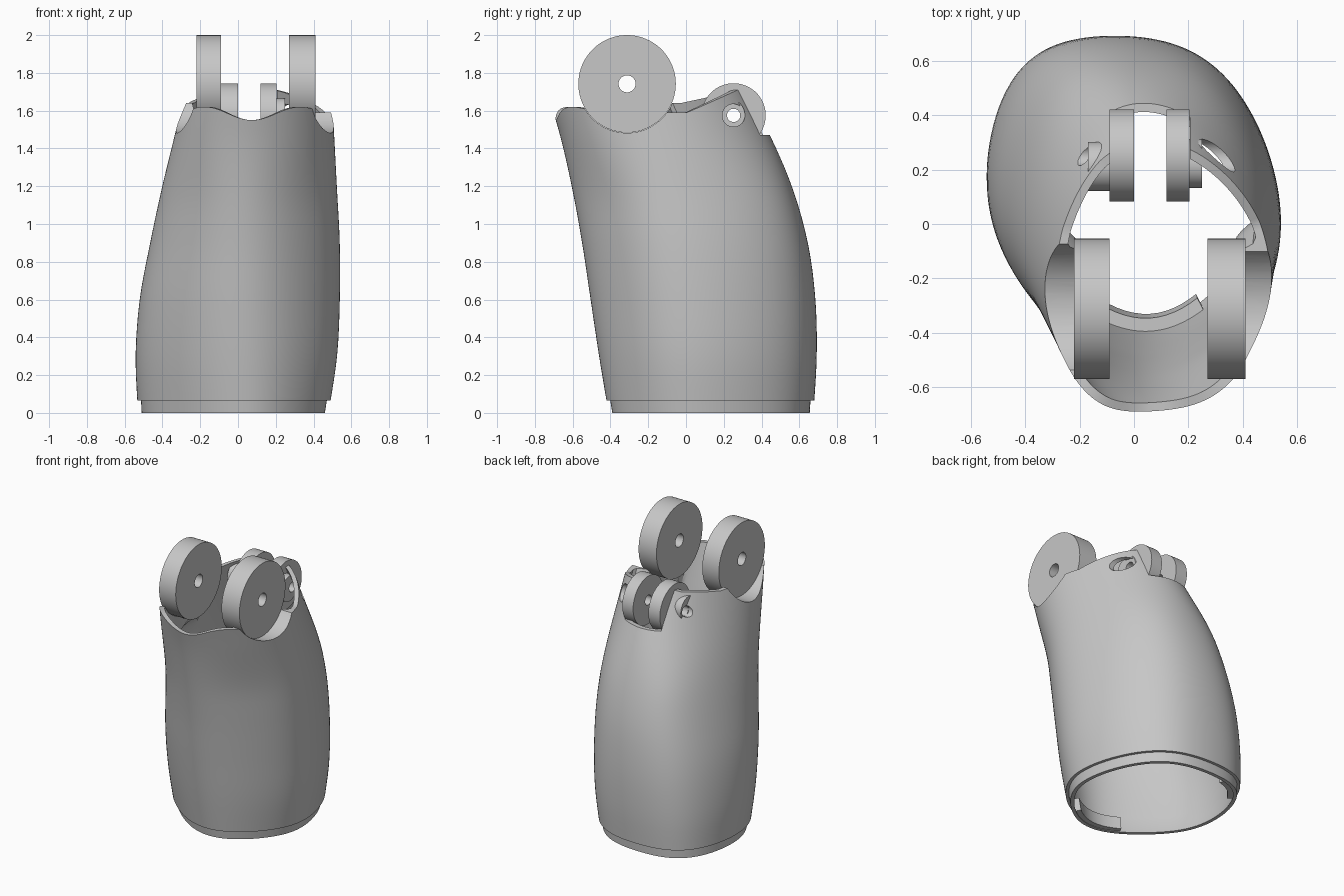
import bpy, bmesh, math
from mathutils import Matrix

if "Cube" in bpy.data.objects:
    bpy.data.objects.remove(bpy.data.objects["Cube"])

grey = bpy.data.materials.new("light_grey")
grey.use_nodes = True
GREY = (0.57, 0.57, 0.57, 1)
grey.diffuse_color = GREY
grey.node_tree.nodes["Principled BSDF"].inputs["Base Color"].default_value = GREY


def finish(name, bm):
    bmesh.ops.recalc_face_normals(bm, faces=bm.faces)
    mesh = bpy.data.meshes.new(name)
    bm.to_mesh(mesh)
    bm.free()
    mesh.materials.append(grey)
    ob = bpy.data.objects.new(name, mesh)
    bpy.context.collection.objects.link(ob)
    return ob


def smooth(ob):
    bpy.ops.object.select_all(action="DESELECT")
    ob.select_set(True)
    bpy.context.view_layer.objects.active = ob
    bpy.ops.object.shade_smooth_by_angle(angle=math.radians(35))


def skin(bm, rows, closed=True):
    """Bridge rows of points; the last row joins the first."""
    rings = [[bm.verts.new(p) for p in row] for row in rows]
    for a, b in zip(rings, rings[1:] + rings[:1]):
        n = len(a)
        for i in range(n if closed else n - 1):
            j = (i + 1) % n
            bm.faces.new((a[i], a[j], b[j], b[i]))
    if not closed:
        bm.faces.new([r[0] for r in rings])
        bm.faces.new([r[-1] for r in rings])


def ramp(v, a, b):
    """Smooth 0 to 1 step between a and b."""
    f = min(max((v - a) / (b - a), 0), 1)
    return f * f * (3 - 2 * f)


# Body extents at equal height steps
STEP = 0.3
XMIN = (-.525, -.54, -.52, -.465, -.40, -.325, -.25)
XMAX = (.475, .52, .535, .535, .52, .505, .49)
YMIN = (-.41, -.46, -.505, -.55, -.605, -.675, -.77)
YMAX = (.675, .692, .685, .645, .56, .43, .27)


def curve(keys, z):
    """Catmull-Rom value at height z."""
    u = z / STEP
    i = min(int(u), len(keys) - 2)
    f = u - i
    b, c = keys[i], keys[i + 1]
    a = keys[i - 1] if i else 2 * b - c
    d = keys[i + 2] if i + 2 < len(keys) else 2 * c - b
    return b + f / 2 * (c - a + f * (2*a - 5*b + 4*c - d + f * (3*(b - c) + d - a)))


def section(t, z, inset=0.0):
    """Egg-shaped cross-section, fuller at the back in the lower body."""
    x0, x1, y0, y1 = (curve(k, z) for k in (XMIN, XMAX, YMIN, YMAX))
    c, s = math.cos(t), math.sin(t)
    rise = min(z / 1.6, 1)
    x = (x0 + x1) / 2 + ((x1 - x0) / 2 - inset) * c * (1 - 0.12 * rise * s)
    x -= 0.07 * s * (1 - rise) + 0.05 * s * s * rise
    y = (y0 + y1) / 2 + ((y1 - y0) / 2 - inset) * s
    y += 0.035 * math.sin(2 * t) ** 2 * (1 - ramp(z, 1.05, 1.55))
    return x, y, z


def rim(t):
    """Height of the wavy top edge."""
    x, y, _ = section(t, 1.6)
    front = 1.585 - 0.035 * math.cos(math.tau * (x - 0.075) / 0.51)
    back = 1.59 + 0.36 * max(y, 0) + (0.05 if x < 0 else 0) * max(0, 1 - max(y, 0) / 0.28)
    w = min(max((y + 0.5) / 0.35, 0), 1)
    return front * (1 - w) + back * w


# Body shell with stepped base, thickened inside under the wheels
N, LEVELS, WALL, LIP = 144, 24, 0.032, 0.065
angles = [math.tau * i / N for i in range(N)]
rims = [rim(t) for t in angles]


def wall(t, z):
    s = math.sin(t)
    return WALL + 0.1 * ramp(s, -0.75, -0.6) * (1 - ramp(s, 0.1, 0.2)) * ramp(z, 1.25, 1.42)


def level(f, inside):
    heights = [LIP + (r - LIP) * f for r in rims]
    return [section(t, z, wall(t, z) if inside else 0) for t, z in zip(angles, heights)]


rows = [[section(t, 0, 0.02) for t in angles], [section(t, LIP, 0.02) for t in angles]]
rows += [level(k / LEVELS, False) for k in range(LEVELS + 1)]
rows += [level(k / LEVELS, True) for k in range(LEVELS, -1, -1)]
rows += [[section(t, 0, 0.045) for t in angles]]
bm = bmesh.new()
skin(bm, rows)
shell = finish("body_shell", bm)


def cylinder_x(name, x0, x1, y, z, r):
    bm = bmesh.new()
    m = Matrix.Translation(((x0 + x1) / 2, y, z)) @ Matrix.Rotation(math.pi / 2, 4, "Y")
    bmesh.ops.create_cone(bm, cap_ends=True, segments=80, radius1=r, radius2=r,
                          depth=x1 - x0, matrix=m)
    return finish(name, bm)


# Cut wheel scallops, hinge holes and the rear slot
FRONT, BACK = (-0.312, 1.742), (0.252, 1.575)
bm = bmesh.new()
bmesh.ops.create_cube(bm, size=1, matrix=Matrix.Translation((0.0575, 0.4, 1.72))
                      @ Matrix.Diagonal((0.297, 0.6, 0.5, 1)))
cutters = [cylinder_x("scallop_cutter", -0.8, 0.8, *FRONT, 0.26),
           cylinder_x("left_hole_cutter", 0.1, 0.8, *BACK, 0.06),
           cylinder_x("right_hole_cutter", -0.8, 0.0, *BACK, 0.037),
           finish("slot_cutter", bm)]
for c in cutters:
    mod = shell.modifiers.new(c.name, "BOOLEAN")
    mod.operation, mod.solver, mod.object = "DIFFERENCE", "EXACT", c
bpy.context.view_layer.objects.active = shell
for c in cutters:
    bpy.ops.object.modifier_apply(modifier=c.name)
    bpy.data.objects.remove(c)
smooth(shell)


# Wheels, hinge discs and bosses: drilled rings on the x axis
def drilled_disc(name, x0, x1, centre, r, hole, shift=0.0):
    y, z = centre
    bm = bmesh.new()
    skin(bm, [[(x, y - d + q * math.cos(a), z + q * math.sin(a))
               for a in (math.tau * i / 80 for i in range(80))]
              for x, q, d in ((x0, r, shift), (x1, r, shift), (x1, hole, 0), (x0, hole, 0))])
    smooth(finish(name, bm))


drilled_disc("front_wheel_right", -0.22, -0.09, FRONT, 0.258, 0.045)
drilled_disc("front_wheel_left", 0.27, 0.41, FRONT, 0.258, 0.045)
drilled_disc("hinge_disc_right", -0.09, 0.0, BACK, 0.17, 0.035)
drilled_disc("hinge_disc_left", 0.12, 0.205, BACK, 0.17, 0.035)
drilled_disc("hinge_boss_right", -0.17, -0.09, BACK, 0.09, 0.035, 0.04)
drilled_disc("hinge_boss_left", 0.205, 0.25, BACK, 0.09, 0.035, 0.03)

# Locking tabs inside the base
for name, mid, half in (("front_tab", -88, 25), ("rear_tab", 125, 16)):
    arc = [math.radians(mid + half * k / 6) for k in range(-6, 7)]
    bm = bmesh.new()
    skin(bm, [[section(t, z, d) for t in arc]
              for z, d in ((0.005, 0.035), (0.1, 0.03), (0.1, 0.08), (0.005, 0.08))], False)
    smooth(finish(name, bm))
